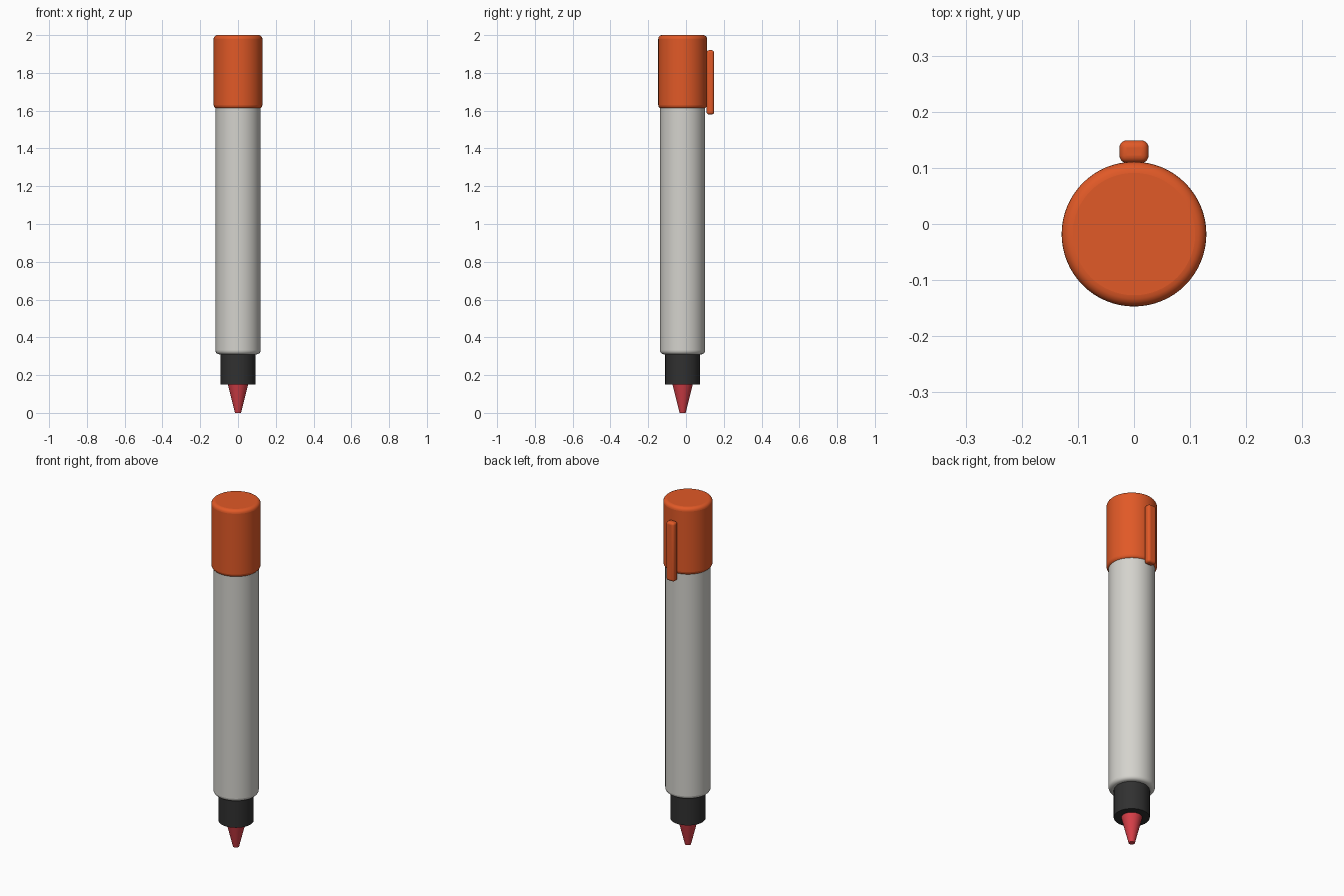
import bpy
import bmesh
import math
from mathutils import Matrix

cube = bpy.data.objects.get("Cube")
if cube:
    bpy.data.objects.remove(cube, do_unlink=True)

AXIS_Y = -0.018  # barrel axis, offset forward to balance the clip


def material(name, rgb):
    mat = bpy.data.materials.new(name)
    mat.use_nodes = True
    colour = (*rgb, 1)
    mat.diffuse_color = colour
    mat.node_tree.nodes["Principled BSDF"].inputs["Base Color"].default_value = colour
    return mat


def finish(name, bm, mat, bevel):
    mesh = bpy.data.meshes.new(name)
    bm.to_mesh(mesh)
    bm.free()
    mesh.materials.append(mat)
    obj = bpy.data.objects.new(name, mesh)
    bpy.context.collection.objects.link(obj)
    if bevel:
        mod = obj.modifiers.new("Rounded edges", 'BEVEL')
        mod.width = bevel
        mod.segments = 5
        mod.limit_method = 'ANGLE'
        mod.angle_limit = math.radians(40)
    bpy.ops.object.select_all(action='DESELECT')
    obj.select_set(True)
    bpy.context.view_layer.objects.active = obj
    bpy.ops.object.shade_smooth_by_angle(angle=math.radians(35))
    return obj


def round_part(name, bottom, top, r_bottom, r_top, mat, bevel=0):
    bm = bmesh.new()
    place = Matrix.Translation((0, AXIS_Y, (bottom + top) / 2))
    bmesh.ops.create_cone(bm, cap_ends=True, segments=64, radius1=r_bottom,
                          radius2=r_top, depth=top - bottom, matrix=place)
    return finish(name, bm, mat, bevel)


def box_part(name, low, high, mat, bevel):
    bm = bmesh.new()
    centre = [(a + b) / 2 for a, b in zip(low, high)]
    size = [b - a for a, b in zip(low, high)]
    place = Matrix.Translation(centre) @ Matrix.Diagonal((*size, 1))
    bmesh.ops.create_cube(bm, size=1, matrix=place)
    return finish(name, bm, mat, bevel)


orange = material("orange plastic", (0.75, 0.10, 0.02))
white = material("off white plastic", (0.66, 0.65, 0.61))
black = material("black plastic", (0.03, 0.03, 0.03))
red = material("red felt", (0.68, 0.05, 0.065))

# Writing end
round_part("tip", 0, 0.16, 0.016, 0.056, red)
round_part("collar", 0.15, 0.34, 0.092, 0.092, black)

# Barrel and end cap
round_part("barrel", 0.31, 1.9, 0.119, 0.119, white, 0.02)
round_part("cap", 1.61, 2.0, 0.129, 0.129, orange, 0.02)

# Pocket clip on the back of the cap
box_part("clip", (-0.026, 0.109, 1.58), (0.026, 0.149, 1.92), orange, 0.013)
